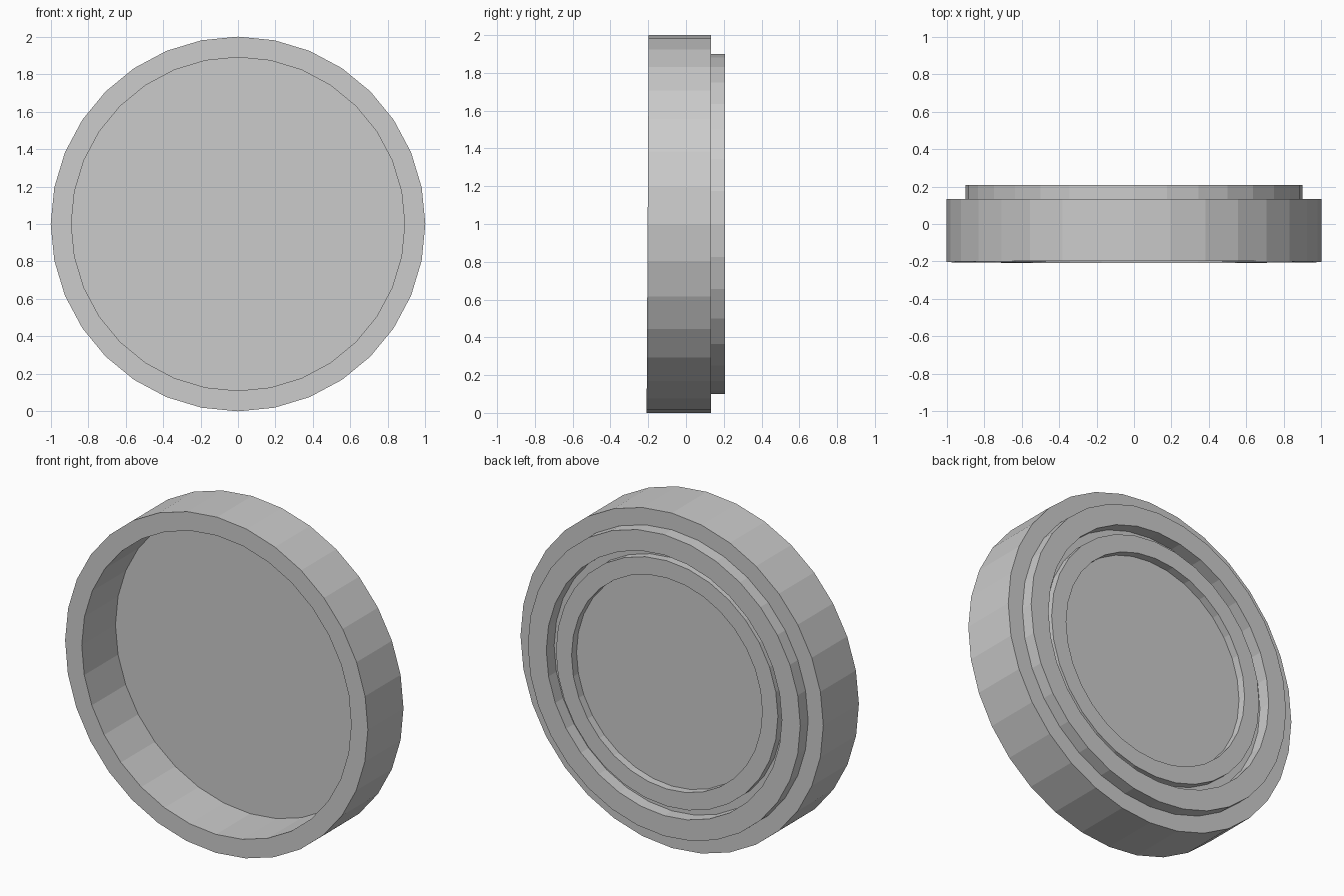
import bpy, bmesh
from math import sin, cos, pi

if "Cube" in bpy.data.objects:
    bpy.data.objects.remove(bpy.data.objects["Cube"])

SIDES = 32

# Half section (radius, y): front recess floor -> rim -> outer wall -> stepped back
PROFILE = [
    (0.89, 0.115), (0.89, -0.203), (1.00, -0.203), (1.00, 0.133),   # rim and wall
    (0.90, 0.133), (0.90, 0.207), (0.778, 0.207), (0.778, 0.133),   # outer raised ring
    (0.733, 0.133), (0.733, 0.18), (0.63, 0.18), (0.63, 0.133),     # inner raised ring
]


def lathe(name, profile, centre_z):
    """Revolve the profile about the y axis and cap both ends."""
    bm = bmesh.new()
    rings = [[bm.verts.new((r * cos(2 * pi * i / SIDES), y,
                            centre_z + r * sin(2 * pi * i / SIDES)))
              for i in range(SIDES)] for r, y in profile]
    for a, b in zip(rings, rings[1:]):
        for i in range(SIDES):
            j = (i + 1) % SIDES
            bm.faces.new((a[i], a[j], b[j], b[i]))
    bm.faces.new(rings[0])
    bm.faces.new(rings[-1])
    # The front rim leans very slightly, further forward at the bottom
    for v in rings[1] + rings[2]:
        v.co.y += 0.0055 * (v.co.z - centre_z)
    bmesh.ops.recalc_face_normals(bm, faces=bm.faces)
    mesh = bpy.data.meshes.new(name)
    bm.to_mesh(mesh)
    bm.free()
    obj = bpy.data.objects.new(name, mesh)
    bpy.context.collection.objects.link(obj)
    return obj


# Round lid: open dish in front, concentric rings behind
lathe("round_lid", PROFILE, 1.0)
